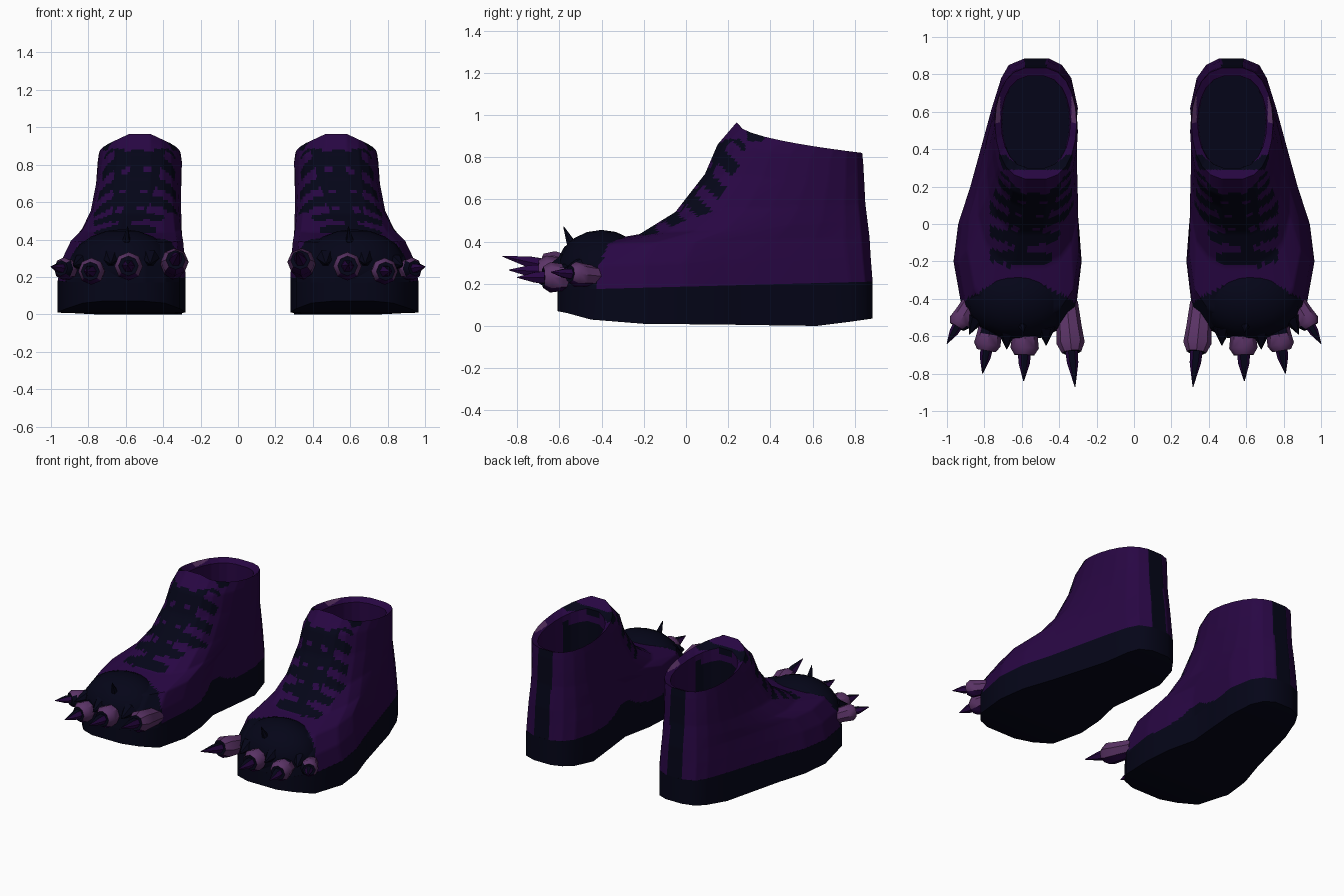
import bpy
import bmesh
import math
from mathutils import Vector

cube = bpy.data.objects.get("Cube")
if cube:
    bpy.data.objects.remove(cube)


def material(name, rgb):
    mat = bpy.data.materials.new(name)
    mat.use_nodes = True
    mat.diffuse_color = (*rgb, 1)
    mat.node_tree.nodes["Principled BSDF"].inputs["Base Color"].default_value = (*rgb, 1)
    return mat


NAVY, PURPLE, PINK = range(3)
MATERIALS = [
    material("dark navy", (0.0014, 0.0016, 0.009)),
    material("deep purple", (0.021, 0.002, 0.056)),
    material("dusty pink purple", (0.105, 0.034, 0.135)),
]


def finish(name, bm, paint, angle=40):
    """Paint faces by rule, mirror to the other foot and shade."""
    bmesh.ops.recalc_face_normals(bm, faces=bm.faces)
    bm.normal_update()
    for face in bm.faces:
        face.material_index = paint(face.calc_center_median(), face.normal)
    mesh = bpy.data.meshes.new(name)
    bm.to_mesh(mesh)
    bm.free()
    for mat in MATERIALS:
        mesh.materials.append(mat)
    obj = bpy.data.objects.new(name, mesh)
    bpy.context.collection.objects.link(obj)
    mirror = obj.modifiers.new("other_foot", "MIRROR")
    mirror.use_mirror_merge = False
    bpy.ops.object.select_all(action="DESELECT")
    obj.select_set(True)
    bpy.context.view_layer.objects.active = obj
    bpy.ops.object.shade_smooth_by_angle(angle=math.radians(angle))


def loft(bm, rings):
    """Skin a stack of closed rings and close both ends with strips of quads."""
    rows = [[bm.verts.new(p) for p in ring] for ring in rings]
    n = len(rows[0])
    for a, b in zip(rows, rows[1:]):
        for i in range(n):
            j = (i + 1) % n
            bm.faces.new((a[i], a[j], b[j], b[i]))
    for row in (rows[0], rows[-1]):
        for i in range(n // 2 - 1):
            bm.faces.new((row[i], row[i + 1], row[n - 2 - i], row[n - 1 - i]))


# Footprint stations from toe to heel: y, inner x, outer x, underside z
FOOT = [
    (-0.61, 0.50, 0.73, 0.07), (-0.56, 0.39, 0.83, 0.06),
    (-0.45, 0.31, 0.92, 0.03), (-0.2, 0.28, 0.965, 0.01),
    (0.0, 0.295, 0.94, 0.008), (0.2, 0.34, 0.875, 0.006),
    (0.4, 0.32, 0.82, 0.003), (0.62, 0.30, 0.76, 0),
    (0.78, 0.335, 0.71, 0.02), (0.85, 0.385, 0.67, 0.03),
    (0.885, 0.455, 0.585, 0.035),
]
COUNT = len(FOOT)
HEEL, TOE = FOOT[-1][0], FOOT[0][0]
ANKLE_X, ANKLE_R = 0.525, 0.225


def ring(yf, yb, zf, zb, blend, width=1, power=1):
    """Blend the footprint into an oval ankle, between a front and a back point."""
    outer, inner = [], []
    for k, (y, x_in, x_out, _) in enumerate(FOOT):
        t = math.pi * (k + 0.5) / COUNT
        half = ANKLE_R * math.sin(t) ** 0.7 * width
        oval_v = 0.5 - 0.5 * math.cos(t) / math.cos(math.pi / (2 * COUNT))
        v = (1 - blend) * (y - TOE) / (HEEL - TOE) + blend * oval_v
        py = yf + (yb - yf) * v
        pz = zf + (zb - zf) * max(v, 0) ** power
        outer.append((x_out + (ANKLE_X + half - x_out) * blend, py, pz))
        inner.append((x_in + (ANKLE_X - half - x_in) * blend, py, pz))
    return outer + inner[::-1]


# Sole
under = [(o, y, z) for y, i, o, z in FOOT] + [(i, y, z) for y, i, o, z in FOOT[::-1]]
bm = bmesh.new()
loft(bm, [under, ring(TOE, HEEL, 0.17, 0.21, 0)])
finish("soles", bm, lambda c, n: NAVY)


def paint_laces(c):
    """True on the tongue and on the lace bars that wrap to the sides."""
    s = c.y + c.z
    shin = 0.12 + 0.6 * (c.z - 0.54)
    if not (0.2 < s < 1.14 and 0.37 < c.z < 0.885 and c.y < min(shin, 0.28)):
        return False
    toeward = min(1, max(0, (0.2 - c.y) / 0.35))
    off = abs(c.x - ANKLE_X - 0.08 * toeward)
    bar = math.cos(math.tau * (s - 0.27) / 0.175)
    if bar > -0.1:
        return off < 0.245 - 0.08 * toeward
    # gaps beside the centre of the tongue
    if bar < -0.7 and 0.035 < off < 0.08:
        return False
    return off < 0.135 - 0.06 * toeward


# Upper with collar, lining and footbed
def paint_upper(c, n):
    # footbed
    if n.z > 0.9 and c.z < 0.5 and c.y > 0.28:
        return NAVY
    # lining behind the tongue
    if n.y > 0.4 and c.y < 0.45 and 0.4 < c.z < 0.8:
        return NAVY
    # notch where the tongue meets the collar
    if 0.29 < c.y < 0.37 and c.z > 0.875:
        return NAVY
    # trim rising over the arch
    if c.x < 0.4 and c.z < 0.195 + 0.07 * math.exp(-((c.y - 0.22) / 0.12) ** 2):
        return NAVY
    # toe patch
    if c.y < -0.31 - 1.2 * (c.x - 0.62) ** 2:
        return NAVY
    # heel strip
    if c.y > 0.79 and abs(c.x - ANKLE_X) < 0.055 and n.y > -0.3:
        return NAVY
    if n.y < 0.3 and paint_laces(c):
        return NAVY
    # worn spots on the rim
    if n.z > 0.5 and c.z > 0.8 and 0.54 < c.y < 0.68 and abs(c.x - ANKLE_X) > 0.19:
        return PINK
    return PURPLE


bm = bmesh.new()
loft(bm, [
    ring(-0.61, 0.885, 0.165, 0.205, 0),
    ring(-0.60, 0.875, 0.28, 0.33, 0.1),
    ring(-0.50, 0.87, 0.385, 0.42, 0.3),
    ring(-0.22, 0.86, 0.435, 0.50, 0.55),
    ring(-0.05, 0.85, 0.54, 0.58, 0.78),
    ring(0.09, 0.845, 0.72, 0.68, 0.93),
    ring(0.15, 0.84, 0.86, 0.77, 1),
    ring(0.24, 0.835, 0.965, 0.82, 1, 0.97, 0.5),
    ring(0.30, 0.79, 0.90, 0.80, 1, 0.82, 0.5),
    ring(0.30, 0.79, 0.45, 0.45, 1, 0.8),
])
bmesh.ops.subdivide_edges(bm, edges=bm.edges[:], cuts=9, use_grid_fill=True)
finish("uppers", bm, paint_upper)

# Furry toe cap
bm = bmesh.new()
bmesh.ops.create_uvsphere(bm, u_segments=16, v_segments=10, radius=1)
bmesh.ops.scale(bm, vec=(0.28, 0.22, 0.2), verts=bm.verts)
bmesh.ops.translate(bm, vec=(0.62, -0.4, 0.255), verts=bm.verts)
finish("toe_caps", bm, lambda c, n: NAVY)


def tapered(bm, base, tip, profile, sides=8):
    """Round limb from base to tip; profile holds (fraction, radius)."""
    base, tip = Vector(base), Vector(tip)
    turn = (tip - base).to_track_quat("Z", "Y")
    rings = []
    for f, r in profile:
        centre = base.lerp(tip, f)
        rings.append([centre + turn @ Vector((r * math.cos(math.tau * k / sides),
                                              r * math.sin(math.tau * k / sides), 0))
                      for k in range(sides)])
    loft(bm, rings)


# Fur tufts on the cap
bm = bmesh.new()
TUFTS = [
    ((0.60, -0.53, 0.36), (0.59, -0.58, 0.47), 0.03),
    ((0.68, -0.57, 0.30), (0.68, -0.67, 0.27), 0.05),
    ((0.47, -0.55, 0.30), (0.47, -0.65, 0.27), 0.05),
    ((0.84, -0.50, 0.28), (0.88, -0.59, 0.26), 0.045),
]
for base, tip, r in TUFTS:
    tapered(bm, base, tip, [(0, r), (0.5, r * 0.55), (1, 0.002)], 6)
finish("fur_tufts", bm, lambda c, n: NAVY)


# Toes and claws
def paint_toe(c, n):
    # dark sockets, then fur over the two middle toes
    if n.y < -0.7 or (n.z > 0.6 and c.y > -0.6 and 0.4 < c.x < 0.85):
        return NAVY
    return PURPLE if n.z < -0.4 else PINK


TOES = [
    ((0.36, -0.42, 0.235), (0.315, -0.87, 0.33), 0.075),
    ((0.58, -0.50, 0.25), (0.59, -0.84, 0.265), 0.076),
    ((0.76, -0.50, 0.23), (0.81, -0.80, 0.23), 0.072),
    ((0.87, -0.42, 0.235), (1.0, -0.64, 0.255), 0.06),
]
toes, claws = bmesh.new(), bmesh.new()
for base, tip, r in TOES:
    tapered(toes, base, tip,
            [(0, r * 0.8), (0.3, r * 0.9), (0.48, r), (0.59, r * 0.7), (0.58, r * 0.35)])
    tapered(claws, base, tip, [(0.45, r * 0.5), (0.72, r * 0.4), (1, 0.002)], 6)
finish("toes", toes, paint_toe)
finish("claws", claws, lambda c, n: NAVY if n.z > 0.7 else PURPLE)
